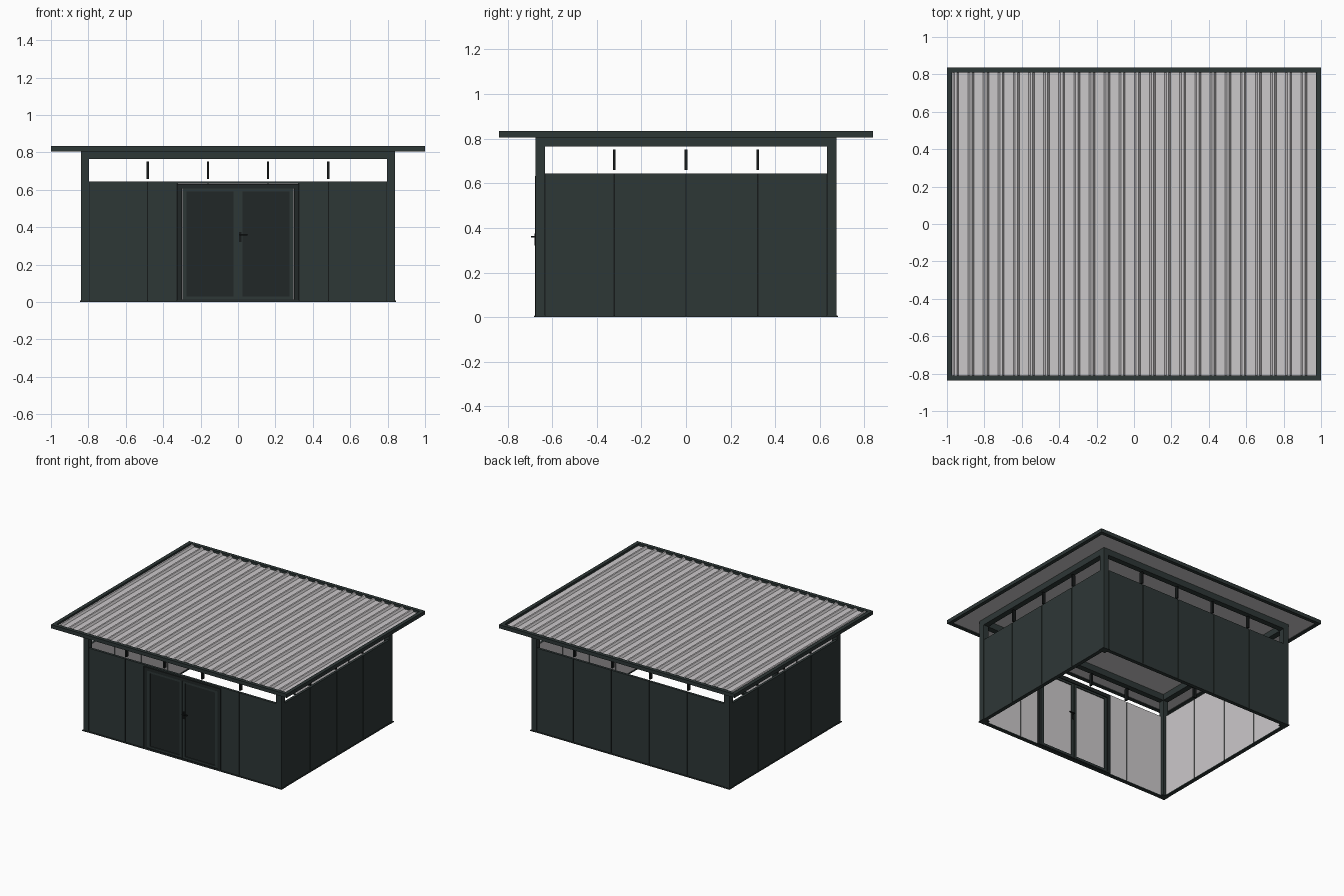
import bpy, bmesh
from mathutils import Vector

cube = bpy.data.objects.get("Cube")
if cube:
    bpy.data.objects.remove(cube)


def material(name, rgb):
    m = bpy.data.materials.new(name)
    m.use_nodes = True
    m.diffuse_color = (*rgb, 1)
    m.node_tree.nodes["Principled BSDF"].inputs["Base Color"].default_value = (*rgb, 1)
    return m


DARK = material("anthracite", (0.027, 0.038, 0.037))
PANE = material("dark door panel", (0.015, 0.020, 0.020))
BLACK = material("black metal", (0.008, 0.010, 0.010))
LIGHT = material("light grey", (0.60, 0.58, 0.59))

HX, HY, POST, WALL = 0.84, 0.675, 0.043, 0.02
SILL, HEAD, TOP = 0.645, 0.765, 0.812
DOOR = 0.325

# outward direction, half length, distance from the middle
SIDES = {
    "front": (Vector((0, -1, 0)), HX, HY),
    "back": (Vector((0, 1, 0)), HX, HY),
    "left": (Vector((1, 0, 0)), HY, HX),
    "right": (Vector((-1, 0, 0)), HY, HX),
}


def boxes(name, spans, mat, inner=None, inward=None):
    """One object of boxes (x0, x1, y0, y1, z0, z1); faces looking inward take the inner colour."""
    bm = bmesh.new()
    for x0, x1, y0, y1, z0, z1 in spans:
        vs = bmesh.ops.create_cube(bm, size=1)["verts"]
        for v in vs:
            v.co = (x1 if v.co.x > 0 else x0, y1 if v.co.y > 0 else y0, z1 if v.co.z > 0 else z0)
    bm.normal_update()
    if inner:
        for f in bm.faces:
            f.material_index = int(f.normal.dot(inward) > 0.9)
    return finish(name, bm, [mat] + ([inner] if inner else []))


def finish(name, bm, mats):
    me = bpy.data.meshes.new(name)
    bm.to_mesh(me)
    bm.free()
    for m in mats:
        me.materials.append(m)
    ob = bpy.data.objects.new(name, me)
    bpy.context.collection.objects.link(ob)
    return ob


def on_side(side, u0, u1, d0, d1, z0, z1):
    """Box on a wall: u runs along it, d is the depth inward from its outer face."""
    out, _, dist = SIDES[side]
    a, b = sorted((dist - d0, dist - d1))
    if out.x + out.y < 0:
        a, b = -b, -a
    return (u0, u1, a, b, z0, z1) if out.y else (a, b, u0, u1, z0, z1)


# corner posts with foot plates
posts, feet = [], []
for sx in (-1, 1):
    for sy in (-1, 1):
        xs = sorted((sx * HX, sx * (HX - POST)))
        ys = sorted((sy * HY, sy * (HY - POST)))
        posts.append((*xs, *ys, 0, TOP))
        feet.append((xs[0] - 0.006, xs[1] + 0.006, ys[0] - 0.006, ys[1] + 0.006, 0, 0.006))
boxes("corner_posts", posts, DARK)
boxes("foot_plates", feet, DARK)

# walls: panels with joints, bottom rail, top beam and clerestory bars
for side, (out, half, dist) in SIDES.items():
    inside = half - POST
    joints = [-0.483, -0.161, 0.161, 0.483] if out.y else [-0.322, 0, 0.322]
    if side == "front":
        runs = [[-inside, joints[0], -DOOR], [DOOR, joints[-1], inside]]
    else:
        runs = [[-inside, *joints, inside]]
    panels = [on_side(side, a + 0.003, b - 0.003, 0.001, WALL, 0.008, SILL)
              for run in runs for a, b in zip(run, run[1:])]
    if side == "front":
        panels.append(on_side(side, -DOOR - 0.003, DOOR + 0.003, 0.001, WALL, 0.635, SILL))
    boxes(side + "_wall_panels", panels, DARK, LIGHT, -out)
    boxes(side + "_panel_joints",
          [on_side(side, a - 0.003, a + 0.003, 0.007, 0.015, 0.008, SILL)
           for run in runs for a in run], BLACK)
    boxes(side + "_rails",
          [on_side(side, -inside, inside, -0.004, 0.025, 0, 0.008),
           on_side(side, -inside, inside, 0, POST, HEAD, TOP)], DARK)
    boxes(side + "_clerestory_bars",
          [on_side(side, a - 0.006, a + 0.006, 0.005, 0.03, SILL + 0.014, HEAD - 0.014)
           for a in joints], BLACK)

# double door: outer frame, two leaves with inset panels
boxes("door_frame",
      [on_side("front", s - 0.013, s + 0.013, -0.003, 0.032, 0.004, 0.632)
       for s in (-0.312, 0.312)]
      + [on_side("front", -0.3, 0.3, -0.003, 0.032, 0.608, 0.632),
         on_side("front", -0.3, 0.3, -0.003, 0.032, 0.004, 0.014)], PANE)
for name, a, b in (("right", -0.298, -0.001), ("left", 0.001, 0.298)):
    rim = 0.022
    boxes(name + "_door_leaf_frame",
          [on_side("front", a, a + rim, 0, 0.026, 0.015, 0.607),
           on_side("front", b - rim, b, 0, 0.026, 0.015, 0.607),
           on_side("front", a + rim, b - rim, 0, 0.026, 0.015, 0.03),
           on_side("front", a + rim, b - rim, 0, 0.026, 0.592, 0.607)], DARK)
    boxes(name + "_door_panel",
          [on_side("front", a + rim, b - rim, 0.007, 0.019, 0.03, 0.592)],
          PANE, LIGHT, Vector((0, 1, 0)))

# lever handles on both faces of the door
boxes("door_handles",
      [on_side("front", 0.005, 0.019, -0.004, 0.03, 0.32, 0.375),
       on_side("front", 0.009, 0.017, -0.016, 0.042, 0.356, 0.364),
       on_side("front", 0.009, 0.052, -0.020, -0.013, 0.356, 0.364),
       on_side("front", 0.009, 0.052, 0.039, 0.046, 0.356, 0.364)], BLACK)

# roof edge trim
RX, RY, TRIM = 1.0, 0.838, 0.028
boxes("roof_trim",
      [(-RX, RX, -RY, -RY + TRIM, 0.806, 0.834), (-RX, RX, RY - TRIM, RY, 0.806, 0.834),
       (-RX, -RX + TRIM, -RY + TRIM, RY - TRIM, 0.806, 0.834),
       (RX - TRIM, RX, -RY + TRIM, RY - TRIM, 0.806, 0.834)], DARK)

# ribbed roof sheet: trapezoid profile extruded front to back over a flat underside
edge, low, high = RX - TRIM, 0.817, 0.832
profile = [(-edge, 0.812), (-edge, low)]
for i in range(24):
    x = -0.953 + i * 0.0809
    profile += [(x - 0.016, low), (x - 0.006, high), (x + 0.006, high), (x + 0.016, low)]
profile += [(edge, low), (edge, 0.812)]
bm = bmesh.new()
face = bm.faces.new([bm.verts.new((x, -RY + TRIM, z)) for x, z in profile])
ext = bmesh.ops.extrude_face_region(bm, geom=[face])["geom"]
bmesh.ops.translate(bm, vec=(0, 2 * (RY - TRIM), 0),
                    verts=[g for g in ext if isinstance(g, bmesh.types.BMVert)])
bmesh.ops.recalc_face_normals(bm, faces=bm.faces)
finish("roof_sheet", bm, [LIGHT])
